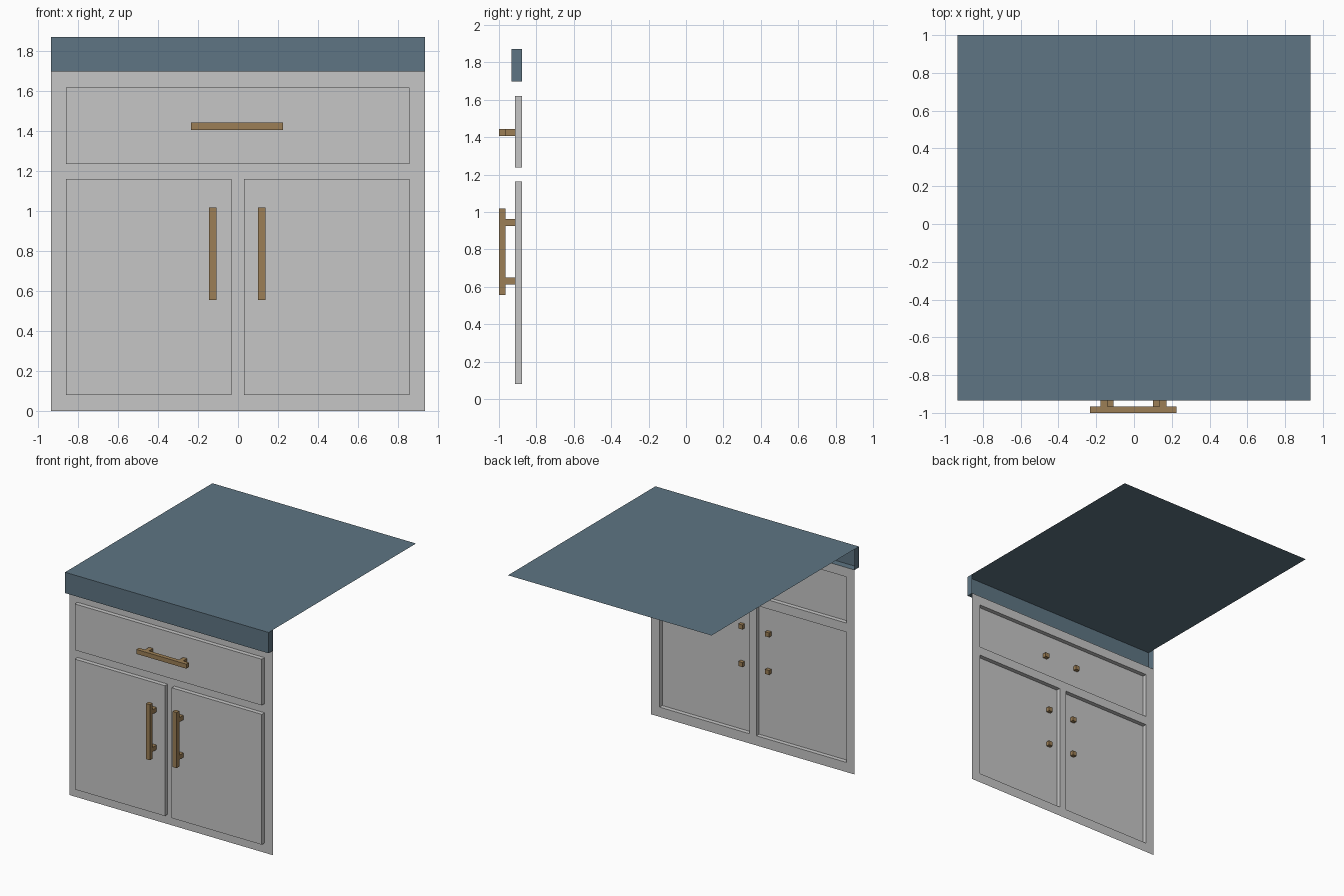
import bpy, bmesh
from mathutils import Vector

if "Cube" in bpy.data.objects:
    bpy.data.objects.remove(bpy.data.objects["Cube"])

def material(name, rgb):
    m = bpy.data.materials.new(name)
    m.diffuse_color = (*rgb, 1)
    m.use_nodes = True
    m.node_tree.nodes["Principled BSDF"].inputs["Base Color"].default_value = m.diffuse_color
    return m

GREY = material("grey_paint", (0.565, 0.565, 0.565))
BLUE = material("slate_blue", (0.112, 0.178, 0.227))
BRASS = material("brass", (0.332, 0.212, 0.093))

def finish(name, bm, mat):
    me = bpy.data.meshes.new(name)
    bm.to_mesh(me)
    bm.free()
    me.materials.append(mat)
    ob = bpy.data.objects.new(name, me)
    bpy.context.collection.objects.link(ob)
    return ob

def add_box(bm, x, y, z, omit=()):
    """Box from three ranges; faces whose normal is in omit are left out."""
    new = bmesh.ops.create_cube(bm, size=1)["verts"]
    faces = {f for v in new for f in v.link_faces}
    drop = []
    for f in faces:
        f.normal_update()
        if any(f.normal.dot(Vector(n)) > 0.9 for n in omit):
            drop.append(f)
    for v in new:
        v.co = [r[0] if c < 0 else r[1] for c, r in zip(v.co, (x, y, z))]
    bmesh.ops.delete(bm, geom=drop, context='FACES_ONLY')

BACK, UP = (0, 1, 0), (0, 0, 1)
W, PANEL, DOOR = 0.935, -0.877, -0.913

# front frame: a thin sheet with openings for the doors and drawer
xs = [-W, -0.86, -0.033, 0.03, 0.857, W]
zs = [0, 0.08, 1.162, 1.237, 1.62, 1.698]
holes = {(1, 1), (3, 1), (1, 3), (2, 3), (3, 3)}
bm = bmesh.new()
grid = [[bm.verts.new((x, PANEL, z)) for z in zs] for x in xs]
for i in range(5):
    for j in range(5):
        if (i, j) not in holes:
            bm.faces.new((grid[i][j], grid[i+1][j], grid[i+1][j+1], grid[i][j+1]))
finish("front_frame", bm, GREY)

# raised door and drawer fronts, open at the back
for name, x, z in (("left_door", (xs[1], xs[2]), (zs[1], zs[2])),
                   ("right_door", (xs[3], xs[4]), (zs[1], zs[2])),
                   ("drawer_front", (xs[1], xs[4]), (zs[3], zs[4]))):
    bm = bmesh.new()
    add_box(bm, x, (DOOR, PANEL), z, [BACK])
    finish(name, bm, GREY)

# countertop: front lip plus a single top sheet
bm = bmesh.new()
add_box(bm, (-W, W), (-0.934, PANEL), (1.698, 1.871), [BACK, UP])
bm.faces.new([bm.verts.new((x, y, 1.871)) for x, y in
              ((-W, -0.934), (W, -0.934), (W, 1), (-W, 1))])
finish("countertop", bm, BLUE)

# bar handles, each with two posts that pass through the front
T = 0.037
BAR, POST = (-1.0, -0.965), (-0.965, -0.882)
for name, x in (("left_door_handle", -0.145), ("right_door_handle", 0.1)):
    bm = bmesh.new()
    add_box(bm, (x, x + T), BAR, (0.556, 1.018))
    for z in (0.613, 0.925):
        add_box(bm, (x, x + T), POST, (z, z + T))
    finish(name, bm, BRASS)

bm = bmesh.new()
add_box(bm, (-0.234, 0.226), BAR, (1.406, 1.406 + T))
for x in (-0.178, 0.135):
    add_box(bm, (x, x + T), POST, (1.406, 1.406 + T))
finish("drawer_handle", bm, BRASS)
